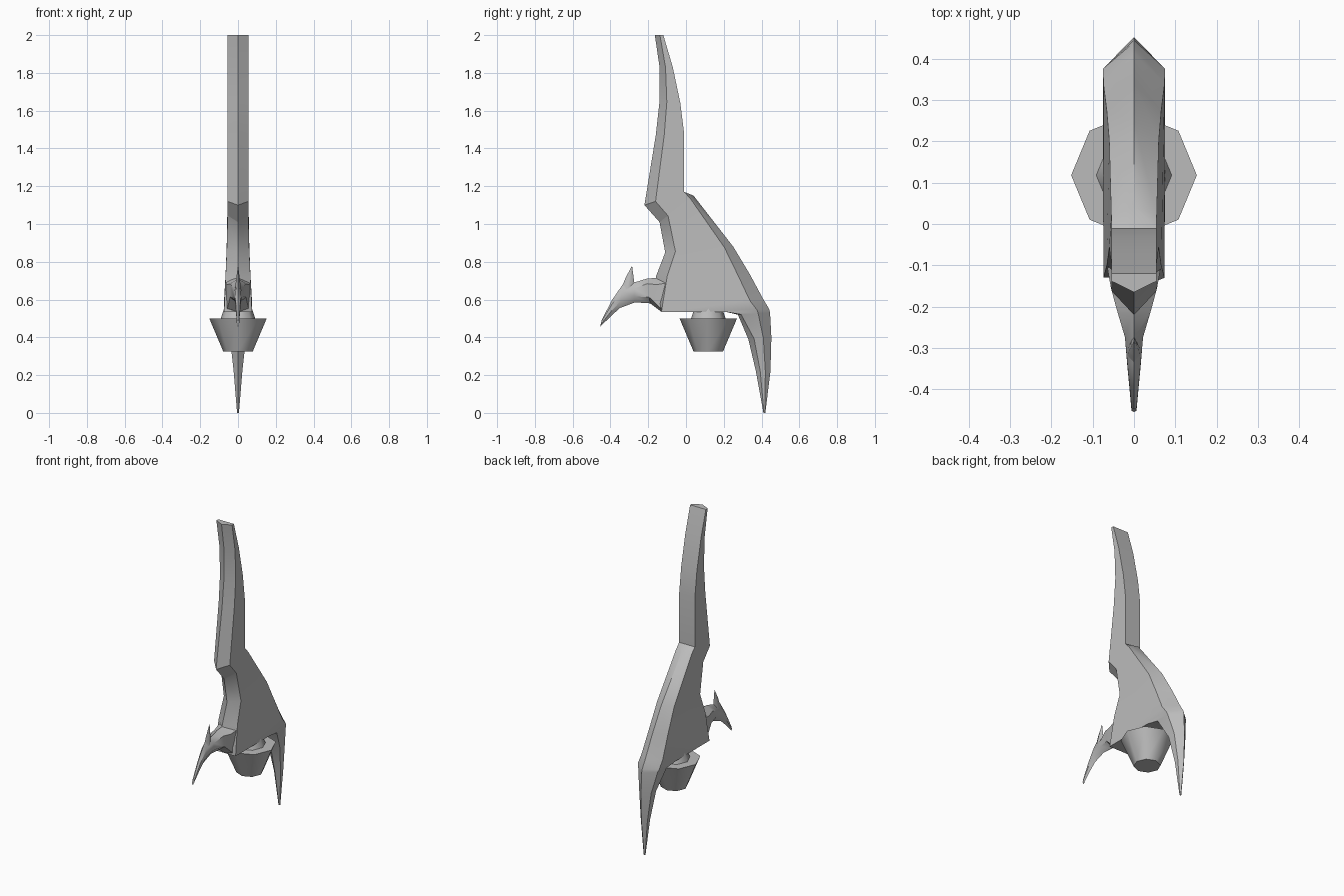
import bpy, bmesh, math

if "Cube" in bpy.data.objects:
    bpy.data.objects.remove(bpy.data.objects["Cube"])

grey = bpy.data.materials.new("plain grey")
grey.diffuse_color = (0.5, 0.5, 0.5, 1)
grey.use_nodes = True
grey.node_tree.nodes["Principled BSDF"].inputs["Base Color"].default_value = grey.diffuse_color


def finish(bm, name, angle):
    bmesh.ops.remove_doubles(bm, verts=bm.verts, dist=0.0005)
    bmesh.ops.recalc_face_normals(bm, faces=bm.faces)
    me = bpy.data.meshes.new(name)
    bm.to_mesh(me)
    bm.free()
    me.materials.append(grey)
    ob = bpy.data.objects.new(name, me)
    bpy.context.collection.objects.link(ob)
    bpy.ops.object.select_all(action='DESELECT')
    ob.select_set(True)
    bpy.context.view_layer.objects.active = ob
    bpy.ops.object.shade_smooth_by_angle(angle=math.radians(angle))
    return ob


def skin(bm, rings):
    rows = [[bm.verts.new(p) for p in ring] for ring in rings]
    n = len(rows[0])
    for r, s in zip(rows, rows[1:]):
        for i in range(n):
            j = (i + 1) % n
            bm.faces.new((r[i], r[j], s[j], s[i]))
    bm.faces.new(rows[0])
    bm.faces.new(rows[-1])


def keeled_loft(name, stations):
    """Station: front keel y,z, back keel y,z, side span along the chord, half width."""
    bm = bmesh.new()
    rings = []
    for y0, z0, y1, z1, a, b, w in stations:
        def at(t, x):
            return (x, y0 + (y1 - y0) * t, z0 + (z1 - z0) * t)
        rings.append([at(0, 0), at(a, w), at(b, w), at(1, 0), at(b, -w), at(a, -w)])
    skin(bm, rings)
    return finish(bm, name, 32)


# Tall curved upper blade
keeled_loft("upper_blade", [
    (-.165, 2.0, -.12, 2.0, .6, 1, .055),
    (-.14, 1.83, -.07, 1.83, .45, 1, .055),
    (-.14, 1.65, -.03, 1.64, .35, 1, .055),
    (-.16, 1.47, -.01, 1.48, .3, 1, .055),
    (-.22, 1.10, -.01, 1.17, .28, 1, .055),
    (-.14, 1.01, .035, 1.15, .25, .9, .055),
])

# Body sweeping back and down into the rear spike
keeled_loft("body_and_spike", [
    (-.22, 1.10, -.01, 1.17, .28, 1, .055),
    (-.14, 1.01, .04, 1.15, .25, .9, .055),
    (-.11, .85, .25, .88, .15, .87, .060),
    (-.16, .72, .34, .73, .12, .87, .066),
    (-.13, .535, .41, .60, 0, .87, .074),
    (.21, .535, .44, .55, 0, .72, .075),
    (.275, .52, .445, .53, .1, .63, .068),
    (.33, .39, .452, .40, .25, .65, .042),
    (.37, .22, .447, .22, .3, .65, .023),
    (.41, 0, .42, 0, .3, .7, .005),
])

# Hooked front beak
keeled_loft("front_beak", [
    (-.09, .535, -.10, .74, .05, .75, .066),
    (-.13, .535, -.16, .715, .1, .8, .056),
    (-.19, .58, -.21, .71, .25, .8, .042),
    (-.27, .585, -.275, .69, .3, .7, .022),
    (-.35, .555, -.335, .68, .3, .7, .016),
    (-.40, .51, -.39, .60, .3, .7, .011),
    (-.455, .455, -.445, .495, .3, .7, .006),
])

# Small crest on top of the beak
keeled_loft("beak_crest", [
    (-.35, .64, -.27, .66, .4, .6, .016),
    (-.32, .715, -.275, .70, .4, .6, .010),
    (-.288, .775, -.285, .775, .4, .6, .001),
])

# Eight-sided hanging cup and its neck
def tapered_prism(name, levels):
    bm = bmesh.new()
    skin(bm, [[(r * math.cos(k * math.pi / 4), .118 + r * math.sin(k * math.pi / 4), z)
               for k in range(8)] for z, r in levels])
    return finish(bm, name, 50)


tapered_prism("hanging_cup", [(.325, .078), (.5, .152)])
tapered_prism("cup_neck", [(.495, .093), (.54, .078), (.60, .06)])
